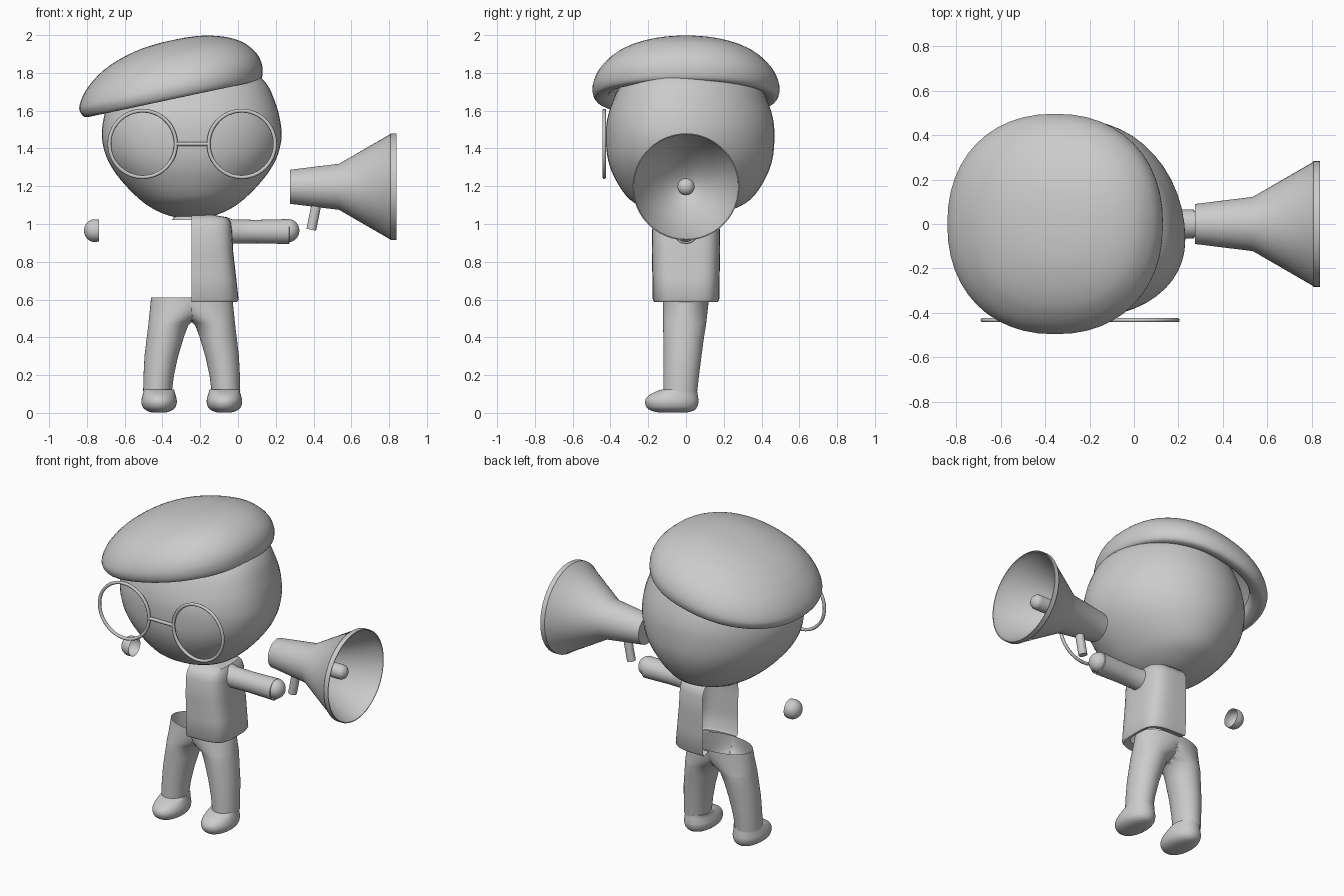
import bpy, bmesh, math
from mathutils import Vector

if "Cube" in bpy.data.objects:
    bpy.data.objects.remove(bpy.data.objects["Cube"])

C = -0.245            # x of the figure's mirror plane
SEG = 48


def ring(t, cx, cy, rx, ry, n=2.0):
    """Superellipse ring at height t."""
    out = []
    for i in range(SEG):
        a = 2 * math.pi * i / SEG
        c, s = math.cos(a), math.sin(a)
        out.append(Vector((cx + rx * math.copysign(abs(c) ** (2 / n), c),
                           cy + ry * math.copysign(abs(s) ** (2 / n), s), t)))
    return out


def head_ring(z, rx, ry):
    """Head section: widest ahead of centre, flatter face, longer back."""
    rx, ry = max(rx, 0), max(ry, 0)
    cy = .022 - .09 * rx / .475
    front = ring(z, C, cy, rx, cy - .022 + ry, 2.15)
    back = ring(z, C, cy, rx, .022 + ry - cy)
    return back[:SEG // 2] + front[SEG // 2:]


def smooth(pts, steps=4):
    """Catmull-Rom interpolation of profile rows."""
    out = []
    for i in range(len(pts) - 1):
        p0, p1, p2, p3 = (pts[max(i - 1, 0)], pts[i], pts[i + 1],
                          pts[min(i + 2, len(pts) - 1)])
        for k in range(steps):
            t = k / steps
            out.append([0.5 * (2 * b + (c - a) * t + (2 * a - 5 * b + 4 * c - d) * t * t
                               + (3 * b - a - 3 * c + d) * t ** 3)
                        for a, b, c, d in zip(p0, p1, p2, p3)])
    return out + [list(pts[-1])]


def loft(name, rings, along_x=False, cap=(False, False), half=False, mirror=False, loc=(0, 0, 0)):
    """Skin a stack of rings; half keeps x >= 0 and removes the wall on x = 0."""
    bm = bmesh.new()
    rows = []
    for r in rings:
        row = []
        for p in r:
            q = Vector((p.z, p.x, p.y)) if along_x else p.copy()
            if half:
                q.x = max(q.x, 0)
            row.append(bm.verts.new(q))
        rows.append(row)
    for a, b in zip(rows, rows[1:]):
        for i in range(SEG):
            j = (i + 1) % SEG
            bm.faces.new((a[i], a[j], b[j], b[i]))
    if cap[0]:
        bm.faces.new(rows[0])
    if cap[1]:
        bm.faces.new(rows[-1])
    if half:
        wall = [f for f in bm.faces if all(v.co.x < 1e-5 for v in f.verts)]
        bmesh.ops.delete(bm, geom=wall, context='FACES')
    bmesh.ops.remove_doubles(bm, verts=bm.verts, dist=1e-4)
    bmesh.ops.recalc_face_normals(bm, faces=bm.faces)
    me = bpy.data.meshes.new(name)
    bm.to_mesh(me)
    bm.free()
    ob = bpy.data.objects.new(name, me)
    ob.location = loc
    bpy.context.collection.objects.link(ob)
    if mirror:
        ob.modifiers.new("Mirror", 'MIRROR')
    return ob


def lathe_x(name, prof, loc):
    return loft(name, [ring(x, 0, 0, r, r) for x, r in prof], along_x=True, loc=loc)


def rod(name, a, b, r):
    a, b = Vector(a), Vector(b)
    bpy.ops.mesh.primitive_cylinder_add(vertices=24, radius=r, depth=(b - a).length,
                                        location=(a + b) / 2)
    ob = bpy.context.object
    ob.name = name
    ob.rotation_euler = (b - a).to_track_quat('Z', 'Y').to_euler()
    return ob


# Head: z, half width, half depth
head = [(1.03, 0, 0), (1.037, .09, .10), (1.07, .185, .21), (1.13, .275, .32), (1.235, .377, .395),
        (1.34, .445, .435), (1.45, .475, .446), (1.55, .468, .44), (1.65, .44, .41),
        (1.75, .39, .36), (1.83, .29, .27), (1.88, .15, .14), (1.895, 0, 0)]
loft("head", [head_ring(*row) for row in smooth(head)])

# Beret: radius, height; leaned slightly and tilted to one side
beret = [(.39, .06), (.41, .015), (.445, 0), (.48, .006), (.496, .045), (.489, .09),
         (.463, .14), (.42, .187), (.365, .228), (.285, .264), (.18, .292), (.08, .303), (0, .305)]
ob = loft("beret", [ring(v, .01 + .25 * max(0, v - .05), 0, max(r, 0), max(r, 0), 2.2)
                    for r, v in smooth(beret)], loc=(-.355, 0, 1.66))
ob.rotation_euler.y = -math.radians(12)

# Glasses
for name, x in (("left_glasses_rim", -.505), ("right_glasses_rim", .02)):
    bpy.ops.mesh.primitive_torus_add(major_radius=.176, minor_radius=.01, major_segments=48,
                                     minor_segments=10, location=(x, -.433, 1.424),
                                     rotation=(math.pi / 2, 0, 0))
    bpy.context.object.name = name
rod("glasses_bridge", (-.33, -.433, 1.424), (-.155, -.433, 1.424), .01)

# Jacket: one half only, open along the middle; z, half width, half depth
jacket = [(.60, .212, .122), (.587, .24, .168), (.60, .248, .176), (.72, .235, .178),
          (.85, .220, .181), (.97, .213, .180), (1.01, .207, .165), (1.035, .19, .14),
          (1.05, .10, .09)]
loft("jacket_half", [ring(z, 0, 0, rx, ry, 4) for z, rx, ry in jacket], half=True, loc=(C, 0, 0))
loft("collar", [ring(z, C, 0, r, r) for z, r in ((1.055, .08), (1.045, .09), (1.02, .105))])

# Sleeve and the pair of hands (open cups)
lathe_x("sleeve", [(-.07, .08), (-.03, .064), (.1, .062), (.27, .066), (.272, .060)], (0, 0, .96))
dome = [(.0, .058), (.025, .060)] + [(.025 + .055 * math.sin(a), .060 * math.cos(a))
                                     for a in (k * math.pi / 16 for k in range(1, 9))]
hands = lathe_x("hands", [(.49 + x, r) for x, r in dome], (C, 0, .965))
hands.modifiers.new("Mirror", 'MIRROR')

# Trousers: z, inner x, outer x, front y, back y; legs blend into an open waist
legs = [(.115, .105, .257, -.12, .06), (.20, .094, .255, -.12, .069), (.30, .072, .250, -.12, .082),
        (.40, .042, .238, -.12, .095), (.465, .018, .230, -.121, .106)]
rings = [ring(z, (a + b) / 2, (f + k) / 2, (b - a) / 2, (k - f) / 2) for z, a, b, f, k in legs]
low, waist = rings[-1], ring(.61, 0, 0, .215, .122)
rings += [[p.lerp(q, k / 10) for p, q in zip(low, waist)] for k in range(1, 11)]
loft("trousers", rings, half=True, mirror=True, loc=(C, 0, 0))

# Shoes: z, half width, front y, back y
shoe = [(.003, .04, -.15, .01), (.012, .066, -.185, .04), (.03, .086, -.208, .058),
        (.058, .094, -.217, .066), (.085, .090, -.205, .064), (.108, .083, -.17, .060),
        (.125, .079, -.125, .058)]
loft("shoes", [ring(z, .173, (f + k) / 2, rx, (k - f) / 2, 2.1) for z, rx, f, k in smooth(shoe)],
     cap=(True, True), mirror=True, loc=(C, 0, 0))

# Megaphone: hollow horn, inner stem and grip
M = (0, 0, 1.197)
lathe_x("megaphone_horn", [(.275, 0), (.275, .09), (.535, .122), (.805, .278), (.808, .283),
                           (.838, .283), (.838, .278), (.80, .27), (.54, .116), (.50, .045)], M)
lathe_x("megaphone_stem", [(.50, .045), (.735, .045)] +
        [(.735 + .04 * math.sin(a), .045 * math.cos(a))
         for a in (k * math.pi / 12 for k in range(1, 7))], M)
rod("megaphone_grip", (.388, 0, .97), (.418, 0, 1.12), .026)

bpy.ops.object.select_all(action='SELECT')
bpy.ops.object.shade_smooth_by_angle(angle=math.radians(40))
